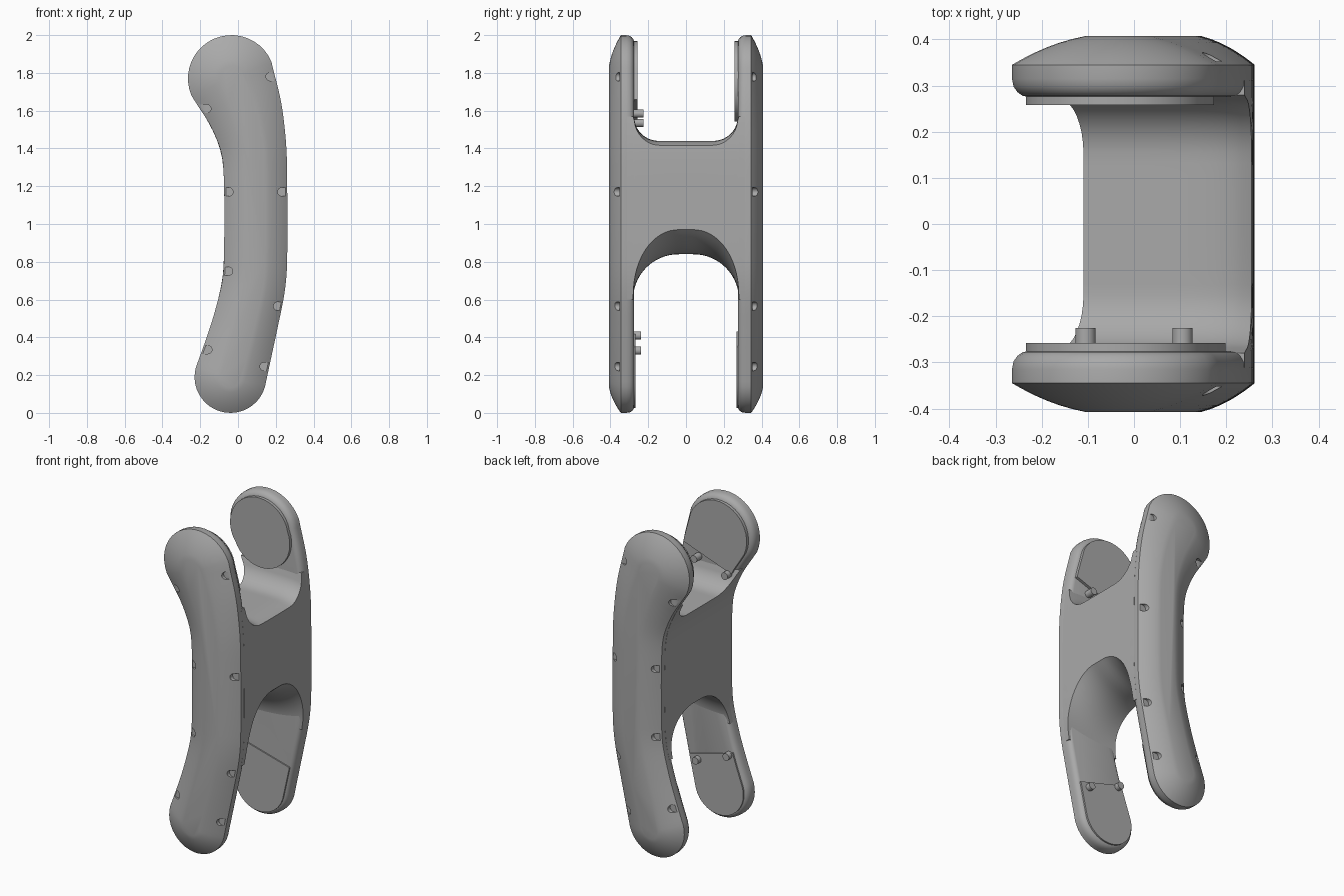
import bpy, bmesh, math
from mathutils import Vector

cube = bpy.data.objects.get("Cube")
if cube:
    bpy.data.objects.remove(cube, do_unlink=True)

grey = bpy.data.materials.new("satin grey")
grey.use_nodes = True
tone = (0.4, 0.4, 0.4, 1)
grey.diffuse_color = tone
grey.node_tree.nodes["Principled BSDF"].inputs["Base Color"].default_value = tone


def loft(name, *stacks):
    """Skin each stack of equal-length rings, close both ends."""
    bm = bmesh.new()
    for rings in stacks:
        vs = [[bm.verts.new(p) for p in ring] for ring in rings]
        n = len(vs[0])
        for a, b in zip(vs, vs[1:]):
            for i in range(n):
                j = (i + 1) % n
                bm.faces.new((a[i], a[j], b[j], b[i]))
        bm.faces.new(vs[0])
        bm.faces.new(vs[-1])
    bmesh.ops.recalc_face_normals(bm, faces=bm.faces)
    mesh = bpy.data.meshes.new(name)
    bm.to_mesh(mesh)
    bm.free()
    mesh.materials.append(grey)
    ob = bpy.data.objects.new(name, mesh)
    bpy.context.collection.objects.link(ob)
    return ob


def select(ob):
    bpy.ops.object.select_all(action="DESELECT")
    ob.select_set(True)
    bpy.context.view_layer.objects.active = ob


def smooth(ob):
    select(ob)
    bpy.ops.object.shade_smooth_by_angle(angle=math.radians(32))


# Curved spine of the side plates: x, z, half width
knots = [Vector(k) for k in (
    (-0.035, 1.77, 0.23), (0.035, 1.6, 0.2), (0.08, 1.42, 0.175),
    (0.0925, 1.25, 0.1675), (0.0925, 0.8, 0.1675), (0.08, 0.66, 0.168),
    (0.04, 0.48, 0.172), (0, 0.33, 0.18), (-0.04, 0.19, 0.19))]


def refine(pts, steps=5):
    out = []
    for i in range(len(pts) - 1):
        p1, p2 = pts[i], pts[i + 1]
        p0, p3 = pts[max(i - 1, 0)], pts[min(i + 2, len(pts) - 1)]
        m1 = (p2 - p0) * (p2 - p1).length / ((p2 - p1).length + (p1 - p0).length)
        m2 = (p3 - p1) * (p2 - p1).length / ((p2 - p1).length + (p3 - p2).length)
        for k in range(steps):
            t = k / steps
            out.append(p1 * (1 + 2 * t) * (1 - t) ** 2 + m1 * t * (1 - t) ** 2
                       + p2 * t * t * (3 - 2 * t) + m2 * t * t * (t - 1))
    return out + [pts[-1]]


spine = refine(knots)


def heading(path, i):
    d = path[min(i + 1, len(path) - 1)] - path[max(i - 1, 0)]
    return math.atan2(d.y, d.x)


def side(path, scale, sign):
    pts = []
    for i, p in enumerate(path):
        a = heading(path, i) + sign * math.pi / 2
        pts.append((p.x + math.cos(a) * p.z * scale, p.y + math.sin(a) * p.z * scale))
    return pts


def cap(path, i, scale, start, n=20):
    p = path[i]
    a0 = heading(path, i) + start
    return [(p.x + math.cos(a0 - math.pi * k / n) * p.z * scale,
             p.y + math.sin(a0 - math.pi * k / n) * p.z * scale) for k in range(1, n)]


def outline(path, scale, head=True, foot=True):
    pts = side(path, scale, 1)
    if foot:
        pts += cap(path, len(path) - 1, scale, math.pi / 2)
    pts += side(path, scale, -1)[::-1]
    if head:
        pts += cap(path, 0, scale, -math.pi / 2)
    return pts


def at_y(pts, y):
    return [(x, y, z) for x, z in pts]


def circle(x, z, r, n=24):
    return [(x + r * math.cos(math.tau * k / n), z + r * math.sin(math.tau * k / n))
            for k in range(n)]


# Domed side plates with open pockets along the edges
pockets = {1: ((0.17, 1.78), (0.232, 1.17), (0.21, 0.565), (0.138, 0.245)),
           -1: ((-0.165, 1.61), (-0.048, 1.17), (-0.05, 0.75), (-0.16, 0.335))}


def pocket(x, z, direction, r=0.022):
    arc = [(x - direction * r * math.sin(math.pi * k / 12), z + r * math.cos(math.pi * k / 12))
           for k in range(13)]
    return arc + [(x + direction * 0.07, z - r), (x + direction * 0.07, z + r)]


for label, sy in (("front", -1), ("back", 1)):
    section = [(0.84, 0.275), (0.9, 0.278), (0.95, 0.286), (0.985, 0.298), (1, 0.315), (1, 0.345)]
    section += [(s, 0.345 + 0.065 * min(1, 1.06 * (1 - s * s)))
                for s in (0.93, 0.85, 0.76, 0.66, 0.55, 0.43, 0.3)]
    plate = loft(label + "_side_plate",
                 [at_y(outline(spine, s), sy * y) for s, y in section])
    cutter = loft(label + "_pocket_cutter",
                  *[[at_y(pocket(x, z, d), sy * y) for y in (0.352, 0.45)]
                    for d, spots in pockets.items() for x, z in spots])
    cutter.hide_render = True
    mod = plate.modifiers.new("pockets", "BOOLEAN")
    mod.operation = "DIFFERENCE"
    mod.solver = "EXACT"
    mod.object = cutter
    select(plate)
    bpy.ops.object.modifier_apply(modifier=mod.name)
    bpy.data.objects.remove(cutter, do_unlink=True)
    smooth(plate)

    # Raised joint pads on the inner faces
    upper = spine[:6] if sy < 0 else spine[:2]
    smooth(loft(label + "_upper_pad",
                [at_y(outline(upper, 0.87, foot=sy > 0), sy * y) for y in (0.29, 0.258)]))
    smooth(loft(label + "_lower_pad",
                [at_y(outline(spine[-8:], 0.87, head=False), sy * y) for y in (0.29, 0.267)]))

# Stop pins on the front plate
for name, x, z, tip in (("upper_right_pin", -0.105, 1.535, -0.225),
                        ("upper_left_pin", 0.105, 1.585, -0.225),
                        ("lower_right_pin", -0.105, 0.41, -0.238),
                        ("lower_left_pin", 0.105, 0.33, -0.238)):
    smooth(loft(name, [at_y(circle(x, z, 0.022), y) for y in (-0.29, tip)]))

# Bridge between the plates, with a rounded slot above and an arch below
edges = {sign: side(spine, 1, sign) for sign in (1, -1)}


def edge_x(sign, z):
    pts = edges[sign]
    for (x1, z1), (x2, z2) in zip(pts, pts[1:]):
        if z1 >= z >= z2:
            return x1 + (x2 - x1) * (z1 - z) / max(z1 - z2, 1e-6)
    return pts[-1][0]


def fillet(y, wall, r):
    d = min(max(abs(y) - (wall - r), 0), r)
    return r - math.sqrt(r * r - d * d)


def bridge_ring(y, n=18):
    rise, drop = fillet(y, 0.275, 0.13), fillet(y, 0.28, 0.24)
    top, low = 1.44 + rise, 0.84 - drop
    fade = max(0, 1 - (drop / 0.24)) ** 0.7
    top_r, low_r = top - 0.025 * fade, low + 0.13 * fade
    ring = []
    left, right = -1, 1
    if edge_x(-1, 1) > edge_x(1, 1):
        left, right = 1, -1
    steps = [k / n for k in range(n)]
    for t in steps:
        z = low + (top - low) * t
        ring.append((edge_x(left, z), y, z))
    xa, xb = edge_x(left, top), edge_x(right, top_r)
    ring += [(xa + (xb - xa) * t, y, top + (top_r - top) * t ** 8) for t in steps]
    for t in steps:
        z = top_r + (low_r - top_r) * t
        ring.append((edge_x(right, z), y, z))
    xa, xb = edge_x(left, low), edge_x(right, low_r)
    ring += [(xb + (xa - xb) * t, y, low + (low_r - low) * (1 - t) ** 2.5) for t in steps]
    return ring


ys = [0.28 * math.sin(math.pi / 2 * k / 16) for k in range(-16, 17)]
smooth(loft("bridge", [bridge_ring(y) for y in [-0.312] + ys + [0.312]]))
